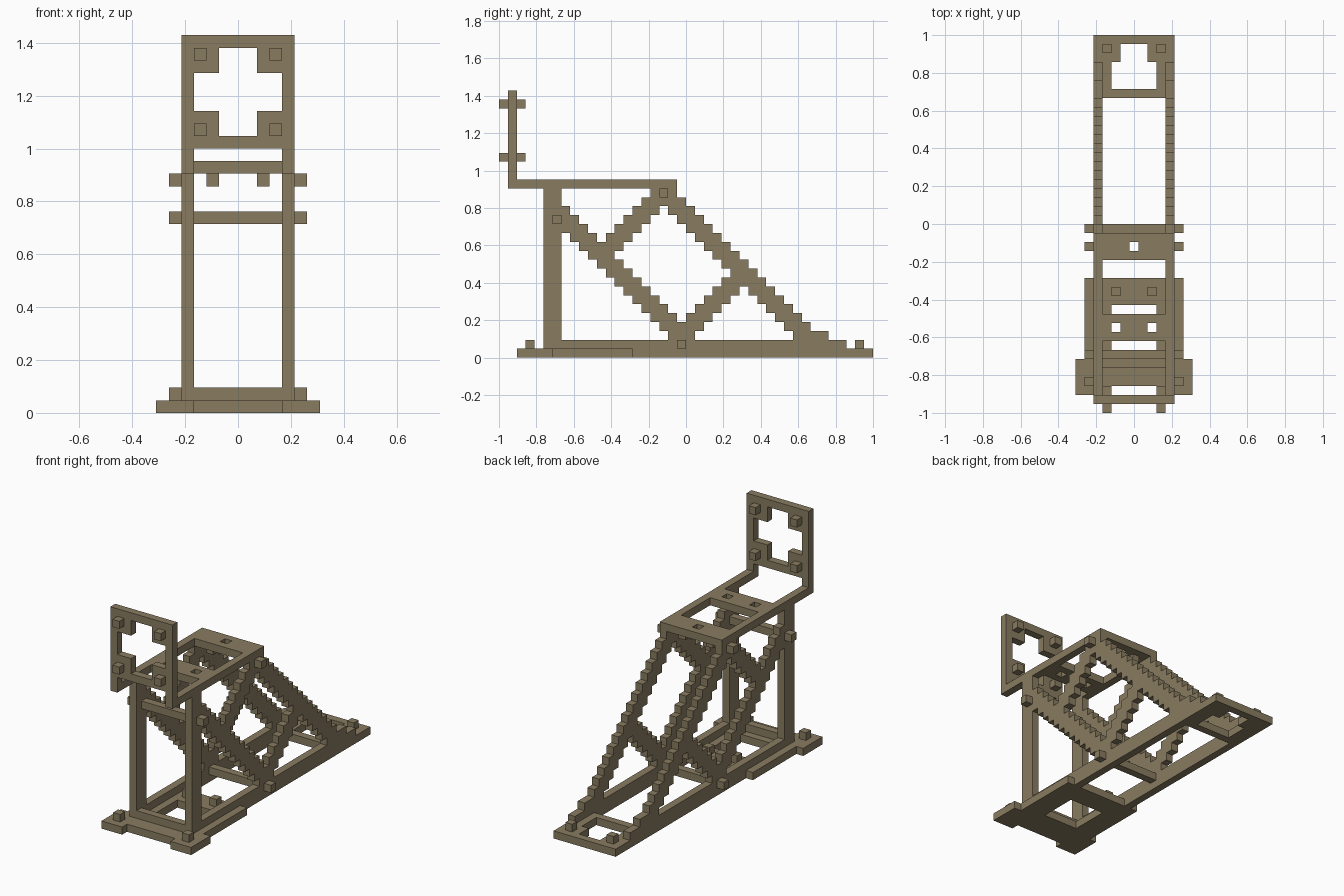
import bpy, bmesh
from mathutils import Vector

cube = bpy.data.objects.get("Cube")
if cube:
    bpy.data.objects.remove(cube)

U = 2 / 42            # edge of one block
parts = {}            # part name -> set of block cells (x, y, z)

mat = bpy.data.materials.new("weathered_brown")
mat.use_nodes = True
brown = (0.25, 0.20, 0.12, 1)
mat.diffuse_color = brown
mat.node_tree.nodes["Principled BSDF"].inputs["Base Color"].default_value = brown


def block(xs, ys, zs):
    """All cells in inclusive x, y and z ranges."""
    return {(x, y, z) for x in range(xs[0], xs[1] + 1)
            for y in range(ys[0], ys[1] + 1)
            for z in range(zs[0], zs[1] + 1)}


def wide(half, ys, zs):
    """Block centred on the middle plane."""
    return block((-half, half), ys, zs)


def pair(x, ys, zs):
    """One-cell-wide block on both sides."""
    return block((x, x), ys, zs) | block((-x, -x), ys, zs)


def beam(keep, ys, zs):
    """Stepped beam on both sides, made of the cells the rule keeps."""
    return {c for c in pair(4, ys, zs) if keep(c[1], c[2])}


# Base frame: wide front foot, side strips, rails and tail plate
parts["front_foot"] = (wide(6, (2, 5), (0, 0)) | wide(5, (6, 14), (0, 0))) \
    - wide(3, (2, 2), (0, 0)) - wide(2, (7, 11), (0, 0))
parts["base_rails"] = pair(4, (15, 34), (0, 0)) | pair(4, (5, 38), (1, 1))
parts["tail_plate"] = wide(4, (35, 41), (0, 0)) \
    - wide(2, (36, 38), (0, 0)) - wide(1, (39, 40), (0, 0))
parts["base_bolts"] = pair(5, (3, 3), (1, 1)) | pair(2, (13, 13), (1, 1)) \
    | pair(3, (40, 40), (1, 1))

# Uprights and cross bars
parts["front_posts"] = pair(4, (5, 6), (1, 18))
parts["base_cross_bar"] = wide(3, (5, 5), (1, 1))
parts["post_axle"] = wide(5, (6, 6), (15, 15))
parts["base_axle"] = wide(5, (20, 20), (1, 1))
parts["top_pins"] = pair(5, (18, 18), (18, 18)) | pair(2, (18, 18), (18, 18))

# Stepped diagonal braces
parts["rear_brace"] = beam(lambda y, z: 35 <= y + z <= 37, (17, 36), (1, 18)) \
    | pair(4, (36, 36), (2, 2))
parts["front_brace"] = beam(lambda y, z: 21 <= y + z <= 23, (7, 22), (1, 16))
parts["upper_strut"] = beam(lambda y, z: -1 <= y - z <= 1 and y + z >= 22,
                            (9, 19), (9, 18))
parts["lower_strut"] = beam(lambda y, z: 17 <= y - z <= 19 and y + z <= 36,
                            (18, 28), (1, 11))

# Top deck
parts["deck_rails"] = pair(4, (1, 19), (19, 19))
parts["rear_deck"] = wide(3, (17, 19), (19, 19)) - wide(0, (18, 18), (19, 19))
parts["middle_deck"] = wide(3, (8, 10), (19, 19)) - pair(2, (9, 9), (19, 19))

# Upright front panel with a cross-shaped opening
parts["panel_legs"] = pair(4, (1, 1), (20, 20))
parts["front_panel"] = wide(4, (1, 1), (21, 29)) \
    - wide(1, (1, 1), (22, 28)) - wide(3, (1, 1), (24, 26))
parts["panel_bolts"] = pair(3, (0, 2), (22, 22)) | pair(3, (0, 2), (28, 28))

# Skin each part, leaving out faces buried between blocks
solid = set().union(*parts.values())
origin = Vector((0, U / 2 - 1, U / 2))
done = set()

for name, cells in parts.items():
    bm = bmesh.new()
    for cell in sorted(cells - done):
        centre = Vector(cell)
        for axis in range(3):
            for sign in (-1, 1):
                normal = Vector((0, 0, 0))
                normal[axis] = sign
                if tuple(int(v) for v in centre + normal) in solid:
                    continue
                a, b = Vector((0, 0, 0)), Vector((0, 0, 0))
                a[(axis + 1) % 3] = 0.5
                b[(axis + 2) % 3] = 0.5 * sign
                mid = centre + normal / 2
                corners = (mid - a - b, mid + a - b, mid + a + b, mid - a + b)
                bm.faces.new([bm.verts.new(origin + p * U) for p in corners])
    done |= cells
    bmesh.ops.remove_doubles(bm, verts=bm.verts, dist=U / 100)
    mesh = bpy.data.meshes.new(name)
    bm.to_mesh(mesh)
    bm.free()
    mesh.materials.append(mat)
    bpy.context.collection.objects.link(bpy.data.objects.new(name, mesh))
